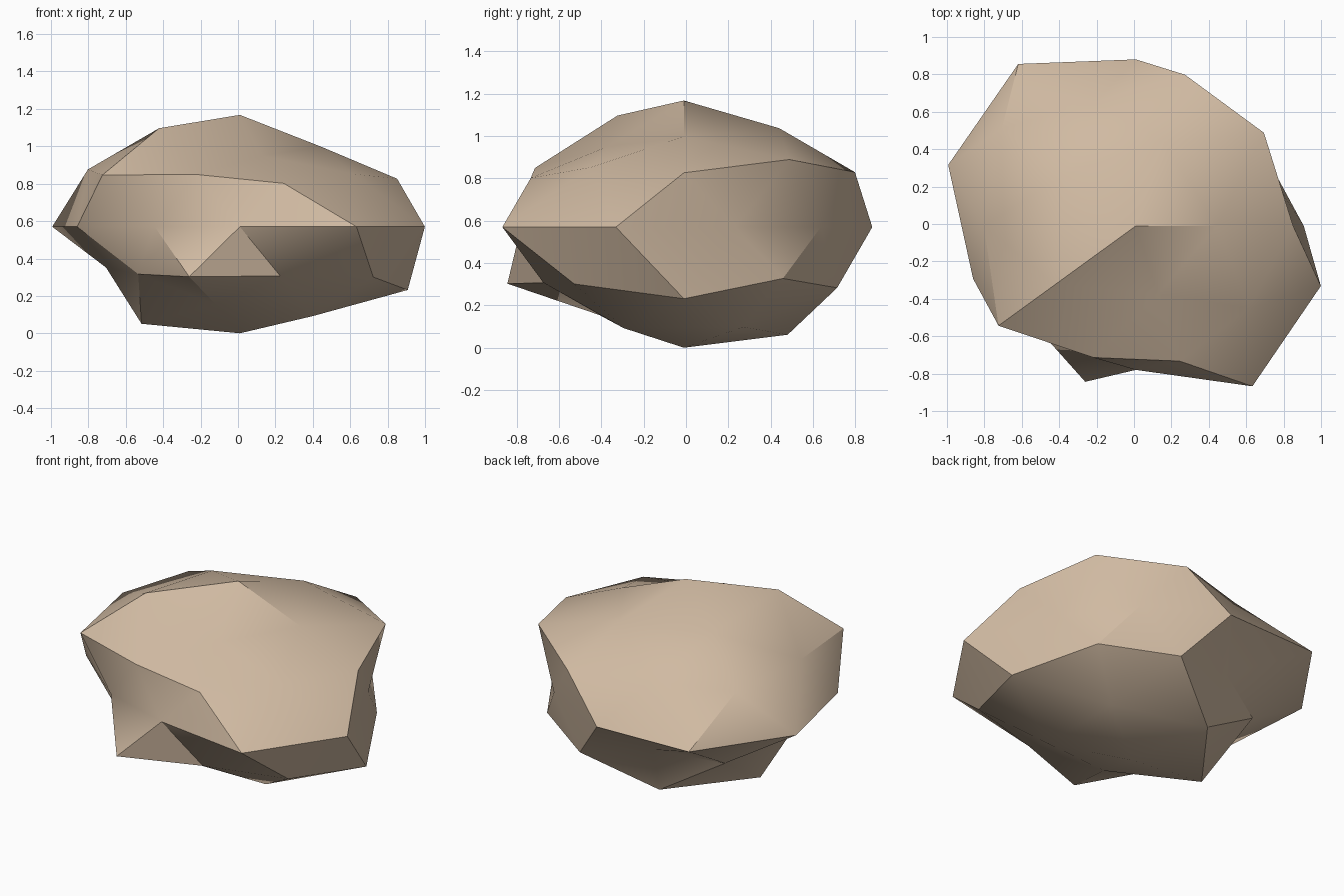
import bpy, bmesh, math
from mathutils import Vector

cube = bpy.data.objects.get("Cube")
if cube:
    bpy.data.objects.remove(cube, do_unlink=True)

# Stone colour
stone = bpy.data.materials.new("warm_tan_stone")
stone.use_nodes = True
colour = (0.63, 0.49, 0.36, 1.0)
stone.diffuse_color = colour
bsdf = stone.node_tree.nodes["Principled BSDF"]
bsdf.inputs["Base Color"].default_value = colour
bsdf.inputs["Roughness"].default_value = 0.9

# Bulge of each ring of the sphere: (height on unit sphere, first angle, radii counter-clockwise)
RINGS = [
    (1.000, 0, [0.98]),
    (0.851, 0, [0.825, 0.90, 0.885, 1.015, 0.73]),
    (0.526, 36, [0.995, 0.82, 0.955, 0.87, 0.88]),
    (0.447, 0, [0.94, 0.95, 0.99, 1.015, 0.85]),
    (0.000, 18, [0.78, 0.80, 0.89, 1.07, 1.055, 0.915, 0.775, 0.77, 1.06, 1.04]),
    (-0.447, 36, [0.89, 0.72, 0.80, 0.98, 0.985]),
    (-0.526, 0, [1.055, 0.895, 0.82, 0.79, 0.82]),
    (-0.851, 36, [0.91, 0.98, 1.00, 0.80, 0.92]),
    (-1.000, 0, [0.934]),
]
CENTRE = Vector((0.01, -0.01, 0.57))
SQUASH = Vector((1.0, 1.0, 0.61))


def bulge(co):
    """Radius for a unit-sphere point, found by its ring and angle."""
    height, start, radii = min(RINGS, key=lambda ring: abs(ring[0] - co.z))
    angle = math.degrees(math.atan2(co.y, co.x)) - start
    return radii[round(angle * len(radii) / 360) % len(radii)]


# Boulder: a squashed low-poly sphere pushed in and out
bm = bmesh.new()
bmesh.ops.create_icosphere(bm, subdivisions=2, radius=1.0)
for v in bm.verts:
    v.co = CENTRE + bulge(v.co) * (v.co * SQUASH)
bmesh.ops.recalc_face_normals(bm, faces=bm.faces)
mesh = bpy.data.meshes.new("boulder")
bm.to_mesh(mesh)
bm.free()
mesh.materials.append(stone)
boulder = bpy.data.objects.new("boulder", mesh)
bpy.context.collection.objects.link(boulder)

# Smooth shading with the strong ridges kept sharp
bpy.ops.object.select_all(action="DESELECT")
boulder.select_set(True)
bpy.context.view_layer.objects.active = boulder
bpy.ops.object.shade_smooth_by_angle(angle=math.radians(30))
